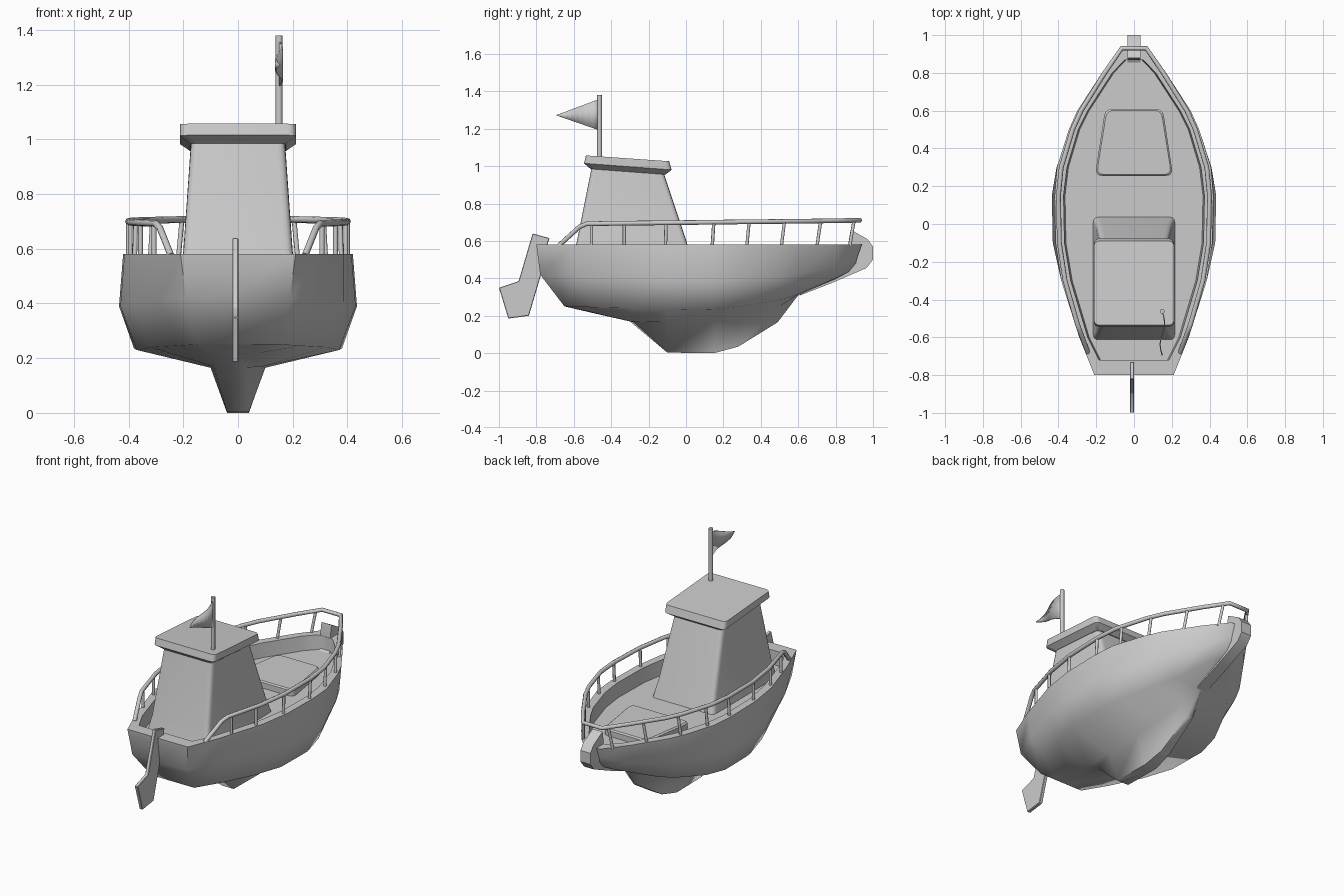
import bpy, bmesh, math
from mathutils import Vector

if "Cube" in bpy.data.objects:
    bpy.data.objects.remove(bpy.data.objects["Cube"])


def finish(name, bm, angle=35):
    bmesh.ops.remove_doubles(bm, verts=bm.verts, dist=0.0005)
    bmesh.ops.recalc_face_normals(bm, faces=bm.faces)
    me = bpy.data.meshes.new(name)
    bm.to_mesh(me)
    bm.free()
    ob = bpy.data.objects.new(name, me)
    bpy.context.collection.objects.link(ob)
    bpy.ops.object.select_all(action='DESELECT')
    ob.select_set(True)
    bpy.context.view_layer.objects.active = ob
    bpy.ops.object.shade_smooth_by_angle(angle=math.radians(angle))
    return ob


def loft(name, rings, angle=35):
    """Skin closed left/right symmetric rings; both ends are capped with cross strips."""
    bm = bmesh.new()
    vr = [[bm.verts.new(p) for p in r] for r in rings]
    n = len(vr[0])
    for a, b in zip(vr, vr[1:]):
        for i in range(n):
            k = (i + 1) % n
            bm.faces.new((a[i], a[k], b[k], b[i]))
    for r in (vr[0], vr[-1]):
        for i in range(n // 2 - 1):
            bm.faces.new((r[i], r[i + 1], r[n - 2 - i], r[n - 1 - i]))
    return finish(name, bm, angle)


def mirrored(pts):
    return [(x, y, z) for x, y, z in pts] + [(-x, y, z) for x, y, z in reversed(pts)]


def rounded(w0, w1, y0, y1, z0, z1, r=0.03):
    """Trapezoid with rounded corners, rear (y0) to front (y1), optionally tilted."""
    half = []
    corners = [(0, y0, z0), (w0, y0, z0), (w1, y1, z1), (0, y1, z1)]
    for i in (1, 2):
        p = Vector(corners[i])
        a = p + (Vector(corners[i - 1]) - p).normalized() * r
        b = p + (Vector(corners[i + 1]) - p).normalized() * r
        for k in range(5):
            t = k / 4
            half.append(tuple(a * (1 - t) ** 2 + p * 2 * t * (1 - t) + b * t * t))
    return mirrored(half)


def plate(name, outline, x, thick, bevel=0.0):
    """Side outline (y, z) extruded across x."""
    bm = bmesh.new()
    f = bm.faces.new([bm.verts.new((x - thick / 2, y, z)) for y, z in outline])
    g = bmesh.ops.extrude_face_region(bm, geom=[f])
    bmesh.ops.translate(bm, vec=(thick, 0, 0),
                        verts=[v for v in g['geom'] if isinstance(v, bmesh.types.BMVert)])
    if bevel:
        bmesh.ops.bevel(bm, geom=bm.edges[:], offset=bevel, segments=1, affect='EDGES')
    return finish(name, bm, 30)


def tube(name, pts, r):
    cu = bpy.data.curves.new(name, 'CURVE')
    cu.dimensions = '3D'
    cu.bevel_depth, cu.bevel_resolution, cu.use_fill_caps = r, 2, True
    sp = cu.splines.new('POLY')
    sp.points.add(len(pts) - 1)
    for q, p in zip(sp.points, pts):
        q.co = (*p, 1)
    ob = bpy.data.objects.new(name, cu)
    bpy.context.collection.objects.link(ob)
    return ob


# Hull with keel, gunwale and recessed deck: half rings from stern to bow
keel = [(0, -.65, .25), (0, -.5, .215), (.03, -.28, .165), (.04, -.1, .003), (.04, .15, 0),
        (.03, .28, .035), (.02, .49, .165), (0, .6, .31), (0, .8, .395), (0, .9, .45)]
root = [(.05, -.65, .25), (.07, -.5, .218), (.09, -.3, .17), (.10, -.1, .165), (.10, .15, .17),
        (.09, .3, .19), (.05, .5, .25), (.02, .6, .31), (.01, .8, .395), (.005, .9, .45)]
chine = [(.15, -.65, .25), (.23, -.5, .245), (.32, -.3, .24), (.37, -.1, .23), (.38, .15, .235),
         (.35, .3, .25), (.26, .5, .285), (.19, .6, .315), (.07, .8, .40), (.02, .9, .45)]
mid = [(.19, -.78, .42), (.285, -.58, .41), (.385, -.3, .40), (.43, -.1, .39), (.435, .15, .39),
       (.41, .3, .395), (.335, .5, .41), (.285, .6, .42), (.15, .8, .46), (.05, .915, .51)]
top = [(.21, -.8), (.29, -.6), (.385, -.3), (.415, -.1), (.42, .15),
       (.408, .3), (.345, .5), (.30, .6), (.17, .8), (.06, .94)]
inner = [(.185, -.72), (.245, -.6), (.335, -.3), (.368, -.1), (.373, .15),
         (.355, .3), (.295, .5), (.245, .6), (.115, .8), (.05, .868)]
loft("hull", [mirrored(r) for r in (
    keel, root, chine, mid, [(x, y, .58) for x, y in top],
    [(x, y, .58) for x, y in inner], [(x - .008, y, .49) for x, y in inner])], 62)

# Bow stem
plate("bow_stem", [(.88, .66), (.97, .61), (1.0, .57), (1.0, .50), (.965, .455), (.78, .375),
                   (.6, .305), (.75, .42), (.87, .50), (.87, .60)], 0, .07)

# Rudder
plate("rudder", [(-.82, .64), (-.73, .615), (-.745, .57), (-.775, .42), (-.84, .20),
                 (-.95, .185), (-1.0, .35), (-.895, .385)], -.01, .022, .003)

# Cabin and tilted roof
loft("cabin", [rounded(.218, .218, -.615, .04, .48, .48), rounded(.20, .20, -.585, .005, .59, .59),
               rounded(.172, .172, -.505, -.12, .99, .965)])
loft("cabin_roof", [rounded(.175, .175, -.51, -.11, .985, .955),
                    rounded(.212, .212, -.545, -.077, 1.015, .98),
                    rounded(.212, .212, -.535, -.09, 1.057, 1.026)], 30)

# Fore deck hatch
loft("hatch", [rounded(.207, .152, .255, .61, .48, .48, .04),
               rounded(.207, .152, .255, .61, .525, .525, .04),
               rounded(.198, .144, .262, .602, .533, .533, .04)])

# Railing and posts
side = [(.245, -.68, .575), (.285, -.57, .675), (.30, -.53, .692), (.365, -.3, .695),
        (.395, -.1, .697), (.40, .15, .70), (.385, .3, .702), (.325, .5, .704),
        (.28, .6, .705), (.155, .8, .708), (.065, .93, .71)]
tube("railing", mirrored(side), .0125)


def rail_at(y):
    for a, b in zip(side, side[1:]):
        if a[1] <= y <= b[1]:
            return Vector(a).lerp(Vector(b), (y - a[1]) / (b[1] - a[1]))


for y in (-.505, -.33, -.11, .14, .325, .51, .70, .875):
    p, q = rail_at(y), rail_at(y + .02 * max(0, y + .3))
    for s in (1, -1):
        tube("railing_post", [(s * p.x, p.y, .57), (s * q.x, q.y, q.z)], .009)

# Flagpole and waving pennant
tube("flagpole", [(.15, -.462, 1.02), (.15, -.462, 1.38)], .013)
bm = bmesh.new()
rows = []
for k in range(9):
    t = k / 8
    x = .15 + .012 * math.sin(2 * math.pi * t)
    rows.append([bm.verts.new((x, -.465 - .23 * t, 1.275 + s * .083 * (1 - t) - .003 * t)) for s in (-1, 1)])
for a, b in zip(rows, rows[1:]):
    bm.faces.new((a[0], b[0], b[1], a[1]))
flag = finish("pennant", bm)
mod = flag.modifiers.new("thickness", 'SOLIDIFY')
mod.thickness, mod.offset = .006, 0
